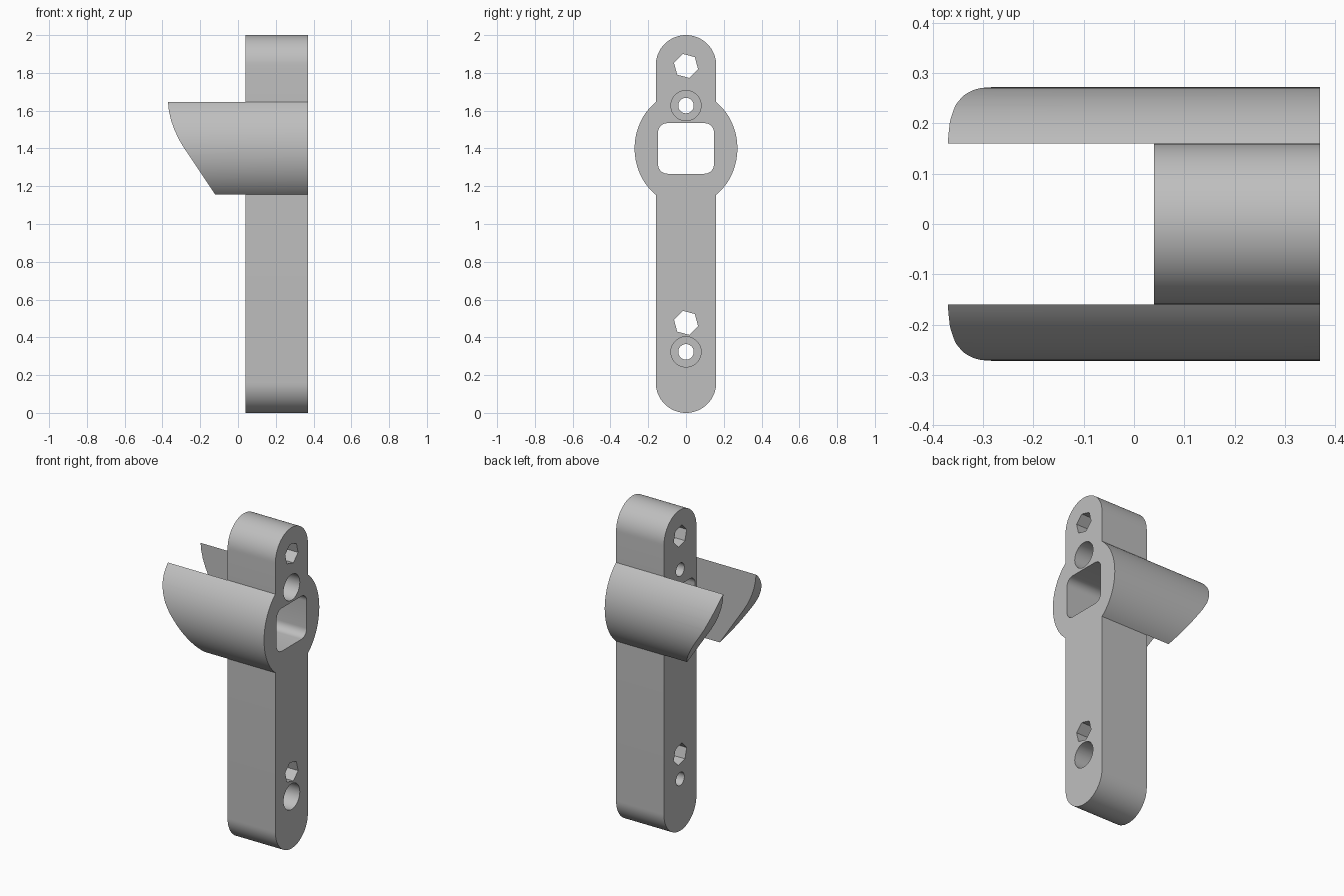
import bpy, bmesh
from math import sin, cos, radians, acos, degrees

if "Cube" in bpy.data.objects:
    bpy.data.objects.remove(bpy.data.objects["Cube"])

grey = bpy.data.materials.new("light_grey")
grey.use_nodes = True
colour = (0.52, 0.52, 0.52, 1)
grey.diffuse_color = colour
grey.node_tree.nodes["Principled BSDF"].inputs["Base Color"].default_value = colour

HALF = 0.16        # half width of the bar
EYE_Z = 1.4        # height of the curved cheeks
BACK, FACE, TIP = 0.04, 0.37, -0.37


def arc(cy, cz, ry, rz, start, end, steps):
    """Points on an elliptical arc, angles in degrees."""
    angles = [radians(start + (end - start) * i / steps) for i in range(steps + 1)]
    return [(cy + ry * cos(a), cz + rz * sin(a)) for a in angles]


def prism(name, points, low, high, axis="X"):
    """Extrude a closed outline along X (points are y, z) or Y (points are x, z)."""
    place = (lambda p: (low, p[0], p[1])) if axis == "X" else (lambda p: (p[0], low, p[1]))
    shift = (high - low, 0, 0) if axis == "X" else (0, high - low, 0)
    bm = bmesh.new()
    face = bm.faces.new([bm.verts.new(place(p)) for p in points])
    new = bmesh.ops.extrude_face_region(bm, geom=[face])["geom"]
    bmesh.ops.translate(bm, vec=shift, verts=[v for v in new if isinstance(v, bmesh.types.BMVert)])
    bmesh.ops.recalc_face_normals(bm, faces=bm.faces)
    mesh = bpy.data.meshes.new(name)
    bm.to_mesh(mesh)
    bm.free()
    mesh.materials.append(grey)
    obj = bpy.data.objects.new(name, mesh)
    bpy.context.collection.objects.link(obj)
    return obj


# Bar with rounded ends and bulging cheeks, as one outline
bulge_y, bulge_z = 0.272, 0.303
t = degrees(acos(HALF / bulge_y))
outline = (arc(0, HALF, HALF, HALF, 180, 360, 32)
           + arc(0, EYE_Z, bulge_y, bulge_z, -t, t, 32)
           + arc(0, 2 - HALF, HALF, HALF, 0, 180, 32)
           + arc(0, EYE_Z, bulge_y, bulge_z, 180 - t, 180 + t, 32))
bracket = prism("bracket", outline, TIP, FACE)

# Gap behind the bar, leaving only the cheeks reaching back
gap = HALF + 0.0005
cutters = [prism("rear_gap_cutter", [(-gap, -1), (gap, -1), (gap, 3), (-gap, 3)], -1, BACK)]

# Swept lower edge of the cheeks
sweep = [(-0.6, 1.0), (-0.6, 1.75), (-0.372, 1.75), (-0.37, 1.64), (-0.366, 1.6),
         (-0.355, 1.55), (-0.337, 1.5), (-0.314, 1.45), (-0.284, 1.4), (-0.25, 1.35),
         (-0.12, 1.155), (-0.017, 1.0)]
cutters.append(prism("sweep_cutter", sweep, -1, 1, "Y"))

# Rounded window
w, h, r = 0.148, 0.134, 0.05
window = []
for sy, sz, start in ((1, 1, 0), (-1, 1, 90), (-1, -1, 180), (1, -1, 270)):
    window += arc(sy * (w - r), EYE_Z + sz * (h - r), r, r, start, start + 90, 8)
cutters.append(prism("window_cutter", window, -1, 1))

# Hexagonal holes, and screw holes with counterbores
for z in (0.477, 1.837):
    cutters.append(prism("hex_cutter", arc(0, z, 0.066, 0.066, -15, 285, 5), -1, 1))
for z in (0.323, 1.627):
    cutters.append(prism("screw_cutter", arc(0, z, 0.041, 0.041, 0, 352.5, 47), -1, 1))
    cutters.append(prism("counterbore_cutter", arc(0, z, 0.08, 0.08, 0, 352.5, 47), 0.17, 1))

for cutter in cutters:
    cutter.hide_render = True
    cutter.hide_viewport = True
    mod = bracket.modifiers.new(cutter.name, "BOOLEAN")
    mod.operation = "DIFFERENCE"
    mod.solver = "EXACT"
    mod.object = cutter

# Bake the cuts, then drop the helpers
graph = bpy.context.evaluated_depsgraph_get()
cut_mesh = bpy.data.meshes.new_from_object(bracket.evaluated_get(graph))
bracket.modifiers.clear()
bracket.data = cut_mesh
for cutter in cutters:
    bpy.data.objects.remove(cutter)

bpy.ops.object.select_all(action="DESELECT")
bracket.select_set(True)
bpy.context.view_layer.objects.active = bracket
bpy.ops.object.shade_smooth_by_angle(angle=radians(25))
